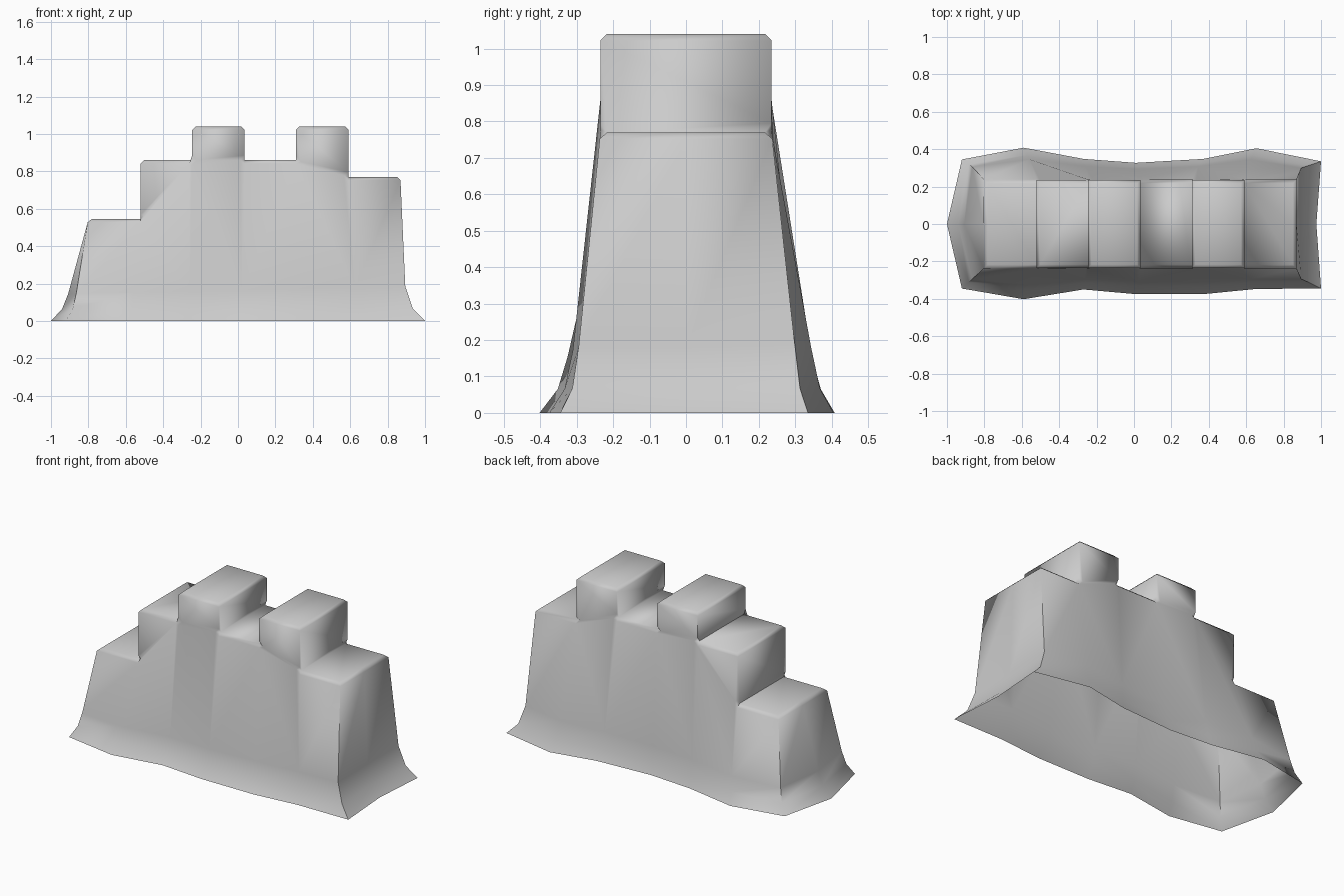
import bpy, bmesh

if "Cube" in bpy.data.objects:
    bpy.data.objects.remove(bpy.data.objects["Cube"])

# stepped battlement: column borders and heights
X = [-0.80, -0.52, -0.245, 0.035, 0.31, 0.59, 0.868]
H = [0.545, 0.86, 1.04, 0.86, 1.04, 0.77]
W = 0.235
# flared foot outline
BX = [-0.92, -0.59, -0.27, 0.01, 0.37, 0.655, 1.0]
FRONT = [0.345, 0.402, 0.35, 0.375, 0.375, 0.347, 0.345]
BACK = [0.345, 0.408, 0.348, 0.327, 0.348, 0.405, 0.335]
LOW = [H[0]] + [min(H[i], H[i + 1]) for i in range(5)] + [H[5]]

bm = bmesh.new()
cache = {}


def vert(x, y, z):
    key = (round(x, 4), round(y, 4), round(z, 4))
    if key not in cache:
        cache[key] = bm.verts.new(key)
    return cache[key]


def face(verts):
    unique = list(dict.fromkeys(verts))
    return bm.faces.new(unique) if len(unique) > 2 else None


def lerp(a, b, t):
    return a + (b - a) * t


# plan of the foot and of the wall head, as matching loops of (x, y[, z])
foot = ([(BX[i], -FRONT[i]) for i in range(7)] + [(0.975, 0)]
        + [(BX[i], BACK[i]) for i in reversed(range(7))] + [(-1.0, 0)])
head = ([(X[i], -W, LOW[i]) for i in range(7)] + [(X[6], 0, H[5])]
        + [(X[i], W, LOW[i]) for i in reversed(range(7))] + [(X[0], 0, H[0])])


def ring(z_left, z_right, t_front, t_back, t_right):
    loop = []
    for (x, y), (hx, hy, _) in zip(foot, head):
        t = t_back if y > 0 else t_front
        tx = t_right if x > 0.9 else t_front
        z = lerp(z_left, z_right, (x + 1) / 2)
        loop.append(vert(lerp(x, hx, tx), lerp(y, hy, t), z))
    return loop


# flared skirt and battered walls, open underneath
rings = [ring(0, 0, 0, 0, 0), ring(0.065, 0.067, 0.3, 0.22, 0.5),
         ring(0.145, 0.185, 0.46, 0.36, 0.8), [vert(*p) for p in head]]
for a, b in zip(rings, rings[1:]):
    for i in range(16):
        j = (i + 1) % 16
        face([a[i], a[j], b[j], b[i]])

# upright parts of each column and its top
tops = []
for i, h in enumerate(H):
    a, b = X[i], X[i + 1]
    for y in (-W, W):
        face([vert(a, y, LOW[i]), vert(b, y, LOW[i + 1]), vert(b, y, h), vert(a, y, h)])
    outline = [vert(a, -W, h), vert(b, -W, h)]
    if i == 5:
        outline.append(vert(b, 0, h))
    outline += [vert(b, W, h), vert(a, W, h)]
    if i == 0:
        outline.append(vert(a, 0, h))
    tops.append(face(outline))

# step walls between neighbouring columns
for i in range(1, 6):
    lo, hi = sorted((H[i - 1], H[i]))
    face([vert(X[i], -W, lo), vert(X[i], W, lo), vert(X[i], W, hi), vert(X[i], -W, hi)])

# chamfer the outer edges of the tops
bmesh.ops.recalc_face_normals(bm, faces=bm.faces[:])
if tops[2].normal.z < 0:
    bmesh.ops.reverse_faces(bm, faces=bm.faces[:])
bm.normal_update()
edges = {e for f in tops for e in f.edges if e.is_convex and e.calc_face_angle(0) > 0.5}
bmesh.ops.bevel(bm, geom=list(edges), offset=0.018, segments=1, affect='EDGES',
                clamp_overlap=True)

mesh = bpy.data.meshes.new("battlement_wall")
bm.to_mesh(mesh)
bm.free()
wall = bpy.data.objects.new("battlement_wall", mesh)
bpy.context.collection.objects.link(wall)
bpy.context.view_layer.objects.active = wall
wall.select_set(True)
bpy.ops.object.shade_smooth_by_angle(angle=1.05)
